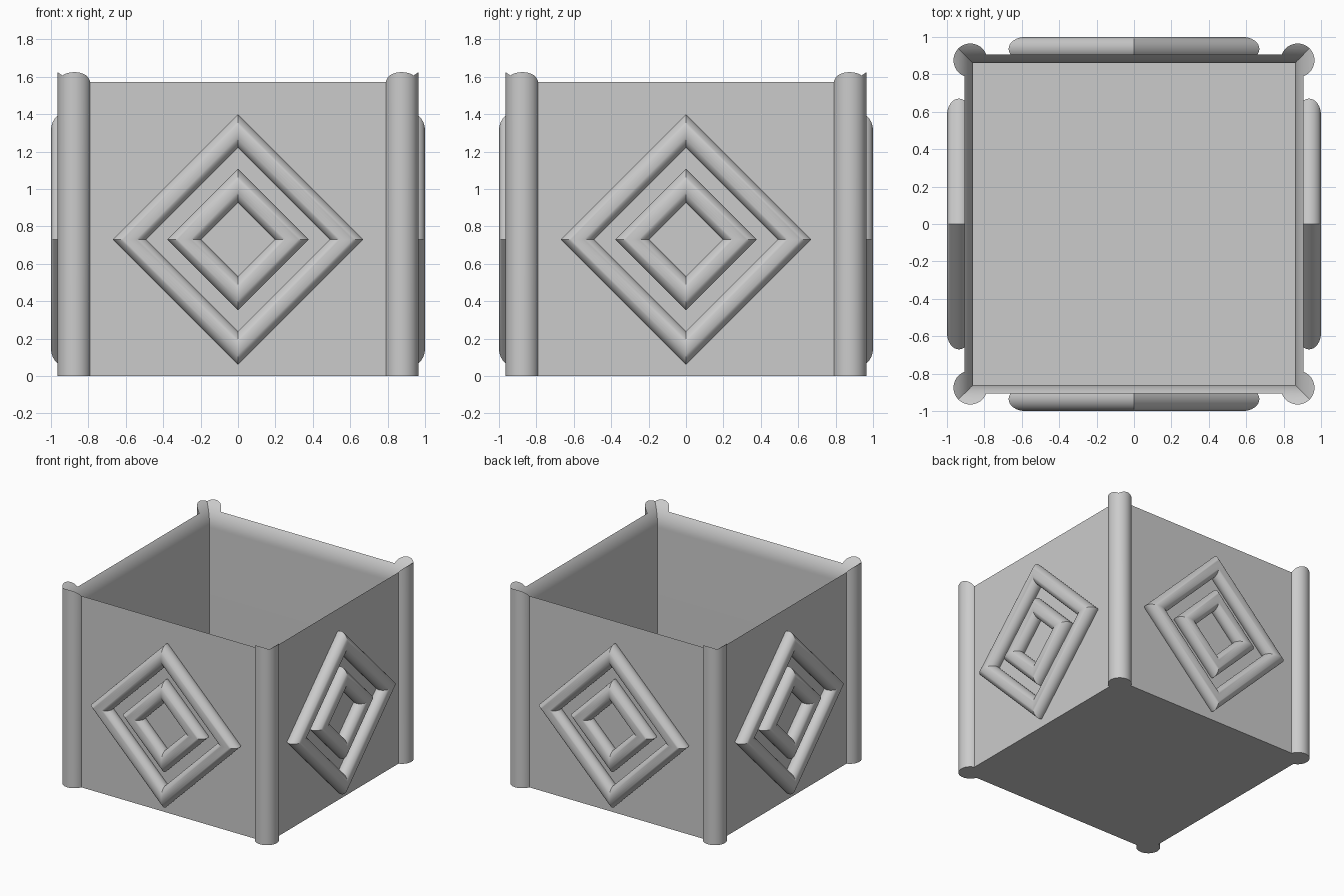
import bpy
import bmesh
from math import sin, cos, pi, radians

WALL = 0.905        # half width of the outside
INNER = 0.86        # half width of the inside
FLARE_Z = 1.443     # height where the rim starts to curve outward
FLARE_R = 0.21      # radius of the rim curve
POST_AT, POST_R = 0.875, 0.09
SIDES = ("front", "left", "back", "right")

if "Cube" in bpy.data.objects:
    bpy.data.objects.remove(bpy.data.objects["Cube"])

grey = bpy.data.materials.new("plain_grey")
grey.use_nodes = True
colour = (0.6, 0.6, 0.6, 1)
grey.diffuse_color = colour
grey.node_tree.nodes["Principled BSDF"].inputs["Base Color"].default_value = colour


def loft(name, rings, closed=False):
    """Skin a list of equal point rings; cap the ends unless closed."""
    bm = bmesh.new()
    loops = [[bm.verts.new(p) for p in ring] for ring in rings]
    pairs = list(zip(loops, loops[1:]))
    if closed:
        pairs.append((loops[-1], loops[0]))
    else:
        bm.faces.new(loops[0])
        bm.faces.new(loops[-1])
    for a, b in pairs:
        for i in range(len(a)):
            j = (i + 1) % len(a)
            bm.faces.new((a[i], a[j], b[j], b[i]))
    bmesh.ops.recalc_face_normals(bm, faces=bm.faces)
    mesh = bpy.data.meshes.new(name)
    bm.to_mesh(mesh)
    bm.free()
    mesh.materials.append(grey)
    obj = bpy.data.objects.new(name, mesh)
    bpy.context.collection.objects.link(obj)
    return obj


def square(h, z):
    return [(-h, -h, z), (h, -h, z), (h, h, z), (-h, h, z)]


def circle(x, y, r, z, n=40):
    return [(x + r * cos(2 * pi * i / n), y + r * sin(2 * pi * i / n), z)
            for i in range(n)]


def carve(obj, cutter):
    mod = obj.modifiers.new("hollow", 'BOOLEAN')
    mod.operation = 'DIFFERENCE'
    mod.solver = 'EXACT'
    mod.object = cutter
    graph = bpy.context.evaluated_depsgraph_get()
    mesh = bpy.data.meshes.new_from_object(obj.evaluated_get(graph))
    obj.modifiers.clear()
    obj.data = mesh


# Hollow: straight inside with an outward curving rim
rings = [square(INNER, 0.045)]
for step in range(15):
    a = radians(5 * step)
    rings.append(square(INNER + FLARE_R * (1 - cos(a)), FLARE_Z + FLARE_R * sin(a)))
rings.append(square(1.0, 1.9))
hollow = loft("hollow_cutter", rings)
hollow.hide_render = True

# Box body and the four corner posts, all trimmed by the same hollow
parts = [loft("box_walls", [square(WALL, 0), square(WALL, 1.65)])]
for sy, end in ((-1, "front"), (1, "back")):
    for sx, side in ((1, "left"), (-1, "right")):
        x, y = sx * POST_AT, sy * POST_AT
        parts.append(loft(f"{end}_{side}_post",
                          [circle(x, y, POST_R, 0), circle(x, y, POST_R, 1.7)]))
for part in parts:
    carve(part, hollow)
bpy.data.objects.remove(hollow)


# Mitred round mouldings, two nested diamonds on each side
def diamond(name, radius, tube=0.064, n=32):
    corners = []
    for k in range(4):
        ring = []
        for i in range(n):
            t = 2 * pi * i / n
            out = radius + tube * 2 ** 0.5 * cos(t)
            ring.append((out * cos(k * pi / 2), -0.936 - tube * sin(t),
                         0.73 + out * sin(k * pi / 2)))
        corners.append(ring)
    return loft(name, corners, closed=True)


for k, side in enumerate(SIDES):
    for label, radius in (("outer", 0.58), ("inner", 0.288)):
        frame = diamond(f"{side}_{label}_diamond", radius)
        frame.rotation_euler.z = k * pi / 2
        parts.append(frame)

# Smooth the round surfaces, keep mitres and rims sharp
bpy.ops.object.select_all(action='DESELECT')
for part in parts:
    part.select_set(True)
bpy.context.view_layer.objects.active = parts[0]
bpy.ops.object.shade_smooth_by_angle(angle=radians(30))
